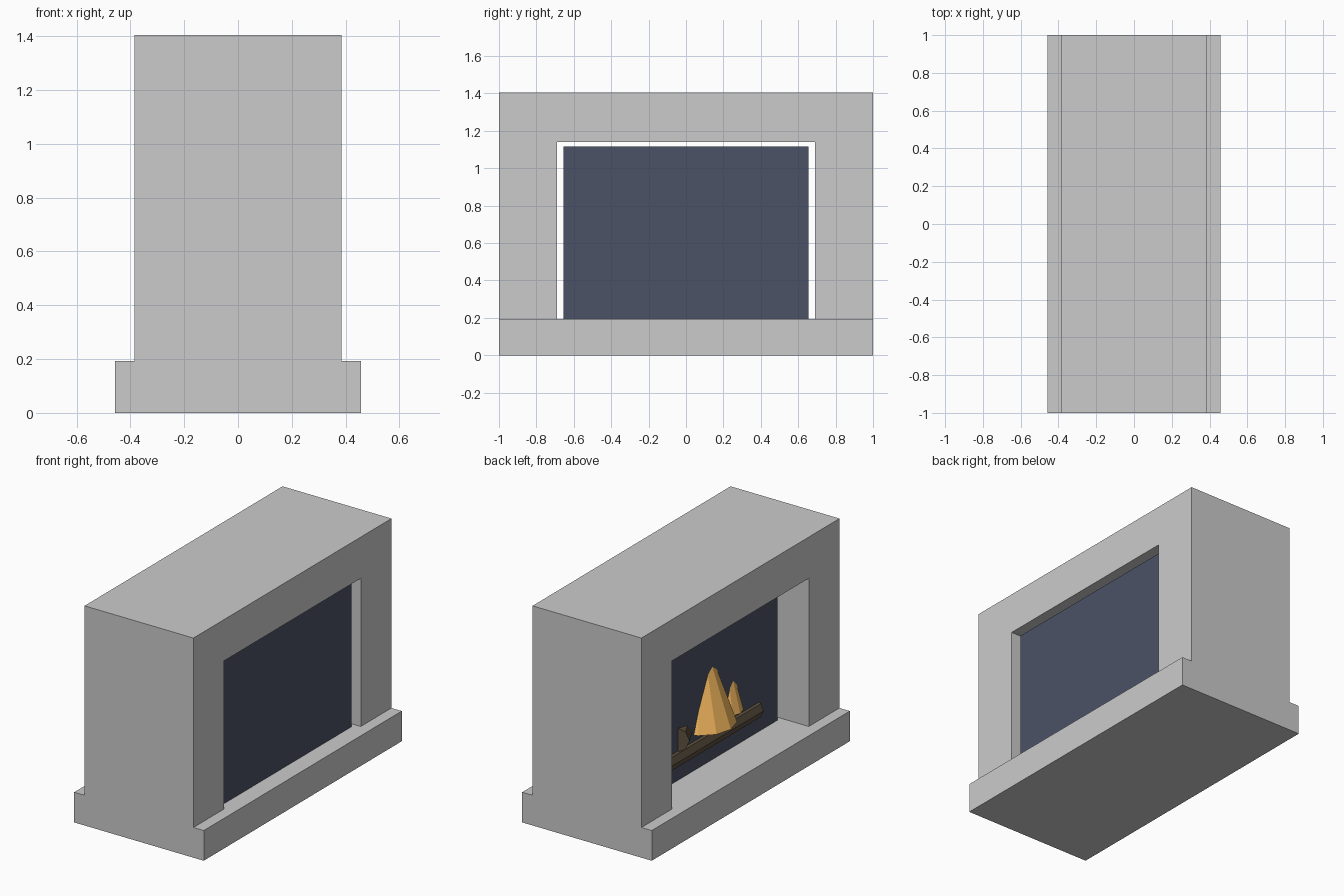
import bpy, bmesh
from math import radians
from mathutils import Matrix, Vector

if "Cube" in bpy.data.objects:
    bpy.data.objects.remove(bpy.data.objects["Cube"])


def material(name, rgb):
    m = bpy.data.materials.new(name)
    m.diffuse_color = (*rgb, 1)
    m.use_nodes = True
    m.node_tree.nodes["Principled BSDF"].inputs["Base Color"].default_value = m.diffuse_color
    return m


def finish(bm, name, mat=None):
    bmesh.ops.recalc_face_normals(bm, faces=bm.faces)
    me = bpy.data.meshes.new(name)
    bm.to_mesh(me)
    bm.free()
    ob = bpy.data.objects.new(name, me)
    bpy.context.collection.objects.link(ob)
    if mat:
        me.materials.append(mat)
    return ob


def extrude_x(name, profile, x0, x1, mat=None):
    """Extrude a (y, z) outline from x0 to x1."""
    bm = bmesh.new()
    face = bm.faces.new([bm.verts.new((x0, y, z)) for y, z in profile])
    ext = bmesh.ops.extrude_face_region(bm, geom=[face])["geom"]
    bmesh.ops.translate(bm, vec=(x1 - x0, 0, 0),
                        verts=[v for v in ext if isinstance(v, bmesh.types.BMVert)])
    return finish(bm, name, mat)


def rect(half, z0, z1):
    return [(-half, z0), (half, z0), (half, z1), (-half, z1)]


def cone(name, centre, r0, r1, length, sides, mat, rot=Matrix()):
    bm = bmesh.new()
    bmesh.ops.create_cone(bm, cap_ends=True, segments=sides, radius1=r0,
                          radius2=r1, depth=length,
                          matrix=Matrix.Translation(centre) @ rot)
    return finish(bm, name, mat)


dark = material("dark_iron", (0.07, 0.085, 0.13))
wood = material("charred_wood", (0.11, 0.08, 0.05))
fire = material("flame_orange", (0.95, 0.5, 0.12))

# Hearth slab and the portal-shaped surround
extrude_x("hearth", rect(1, 0, 0.193), -0.458, 0.458)
surround = [(-1, 0.193), (-0.69, 0.193), (-0.69, 1.14), (0.69, 1.14),
            (0.69, 0.193), (1, 0.193), (1, 1.404), (-1, 1.404)]
extrude_x("surround", surround, -0.385, 0.385)

# Dark firebox block standing inside the opening
FACE = -0.187
extrude_x("firebox", rect(0.655, 0.193, 1.117), FACE, 0.343, dark)

# Logs partly sunk into the firebox face
along_y = Matrix.Rotation(radians(90), 4, 'X')
cone("long_log", (FACE + 0.028, 0, 0.332), 0.06, 0.06, 0.94, 8, wood, along_y)
turn = Matrix.Rotation(radians(27), 4, 'Z')
middle = Vector((FACE + 0.01, 0.355, 0.45)) + turn @ Vector((0, -0.25, 0))
cone("short_log", middle, 0.08, 0.08, 0.5, 8, wood, turn @ along_y)

# Flames: tapered cones, only their front halves show
for name, x, y, r, top in (("large_flame", -0.107, 0, 0.21, 1.01),
                           ("small_flame", -0.127, -0.21, 0.11, 0.85)):
    z0 = 0.42
    cone(name, (x, y, (z0 + top) / 2), r, 0, top - z0, 12, fire)
